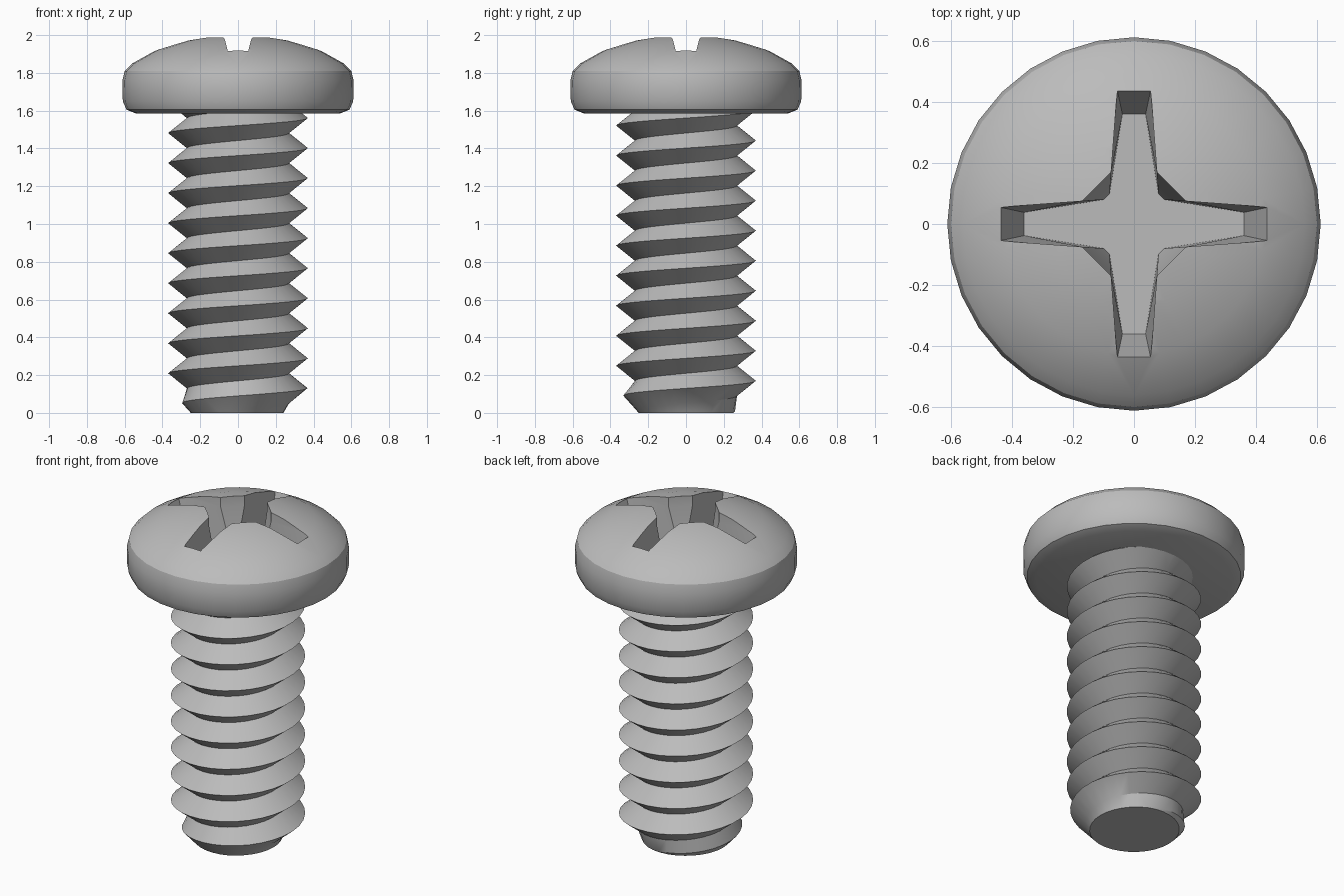
import bpy, bmesh, math

cube = bpy.data.objects.get("Cube")
if cube:
    bpy.data.objects.remove(cube, do_unlink=True)

steel = bpy.data.materials.new("grey steel")
steel.use_nodes = True
GREY = (0.5, 0.5, 0.5, 1)
steel.diffuse_color = GREY
steel.node_tree.nodes["Principled BSDF"].inputs["Base Color"].default_value = GREY


def make_object(name, bm):
    bmesh.ops.recalc_face_normals(bm, faces=bm.faces)
    mesh = bpy.data.meshes.new(name)
    bm.to_mesh(mesh)
    bm.free()
    mesh.materials.append(steel)
    obj = bpy.data.objects.new(name, mesh)
    bpy.context.collection.objects.link(obj)
    return obj


def skin(bm, rings):
    """Join closed rings of points with quads and cap both ends."""
    loops = [[bm.verts.new(p) for p in ring] for ring in rings]
    n = len(loops[0])
    for a, b in zip(loops, loops[1:]):
        for i in range(n):
            j = (i + 1) % n
            bm.faces.new((a[i], a[j], b[j], b[i]))
    bm.faces.new(loops[0][::-1])
    bm.faces.new(loops[-1])


def smooth(obj, angle):
    bpy.ops.object.select_all(action='DESELECT')
    obj.select_set(True)
    bpy.context.view_layer.objects.active = obj
    bpy.ops.object.shade_smooth_by_angle(angle=math.radians(angle))


# Domed head, turned from a profile of radius and height
SIDES = 32
profile = [(0.54, 1.585), (0.59, 1.605), (0.61, 1.65), (0.612, 1.76), (0.60, 1.81),
           (0.56, 1.85), (0.43, 1.922), (0.27, 1.972), (0.12, 1.997), (0.03, 2.0)]
bm = bmesh.new()
skin(bm, [[(r * math.cos(math.tau * i / SIDES), r * math.sin(math.tau * i / SIDES), z)
           for i in range(SIDES)] for r, z in profile])
head = make_object("screw_head", bm)


# Tapered cross recess: one quarter outline turned four times
def cross(quarter, z):
    points = []
    for k in range(4):
        c, s = [(1, 0), (0, 1), (-1, 0), (0, -1)][k]
        points += [(x * c - y * s, x * s + y * c, z) for x, y in quarter]
    return points


rim = [(0.44, 0.055), (0.17, 0.075), (0.075, 0.17), (0.055, 0.44)]
floor = [(0.36, 0.038), (0.10, 0.08), (0.08, 0.10), (0.038, 0.36)]
bm = bmesh.new()
skin(bm, [cross(floor, 1.68), cross(rim, 1.93), cross(rim, 2.1)])
bmesh.ops.triangulate(bm, faces=bm.faces)
cutter = make_object("recess_cutter", bm)
cutter.hide_render = True
cutter.hide_viewport = True
cut = head.modifiers.new("cross recess", 'BOOLEAN')
cut.operation = 'DIFFERENCE'
cut.solver = 'EXACT'
cut.object = cutter
bpy.context.view_layer.update()
result = bpy.data.meshes.new_from_object(
    head.evaluated_get(bpy.context.evaluated_depsgraph_get()))
head.modifiers.clear()
head.data = result
bpy.data.objects.remove(cutter, do_unlink=True)
smooth(head, 28)

# Threaded shank: a right-handed V thread swept as one continuous ribbon
PITCH, STEPS, TURNS = 0.159, 32, 14
bm = bmesh.new()


def thread_point(i, radius, shift):
    angle = math.tau * i / STEPS
    z = 0.13 + PITCH * (i / STEPS - 2) + shift
    r = min(radius, max(0.2, 0.25 + 0.9 * z))
    return bm.verts.new((r * math.cos(angle), r * math.sin(angle), z))


count = STEPS * TURNS
crest = [thread_point(i, 0.37, 0) for i in range(count)]
root = [thread_point(i, 0.27, -PITCH / 2) for i in range(count)]
for i in range(count - STEPS - 1):
    bm.faces.new((root[i], root[i + 1], crest[i + 1], crest[i]))
    bm.faces.new((crest[i], crest[i + 1], root[i + STEPS + 1], root[i + STEPS]))

# Trim the ribbon flat at the tip and inside the head, then cap it
for z, normal in ((0, (0, 0, -1)), (1.6, (0, 0, 1))):
    bmesh.ops.bisect_plane(bm, geom=bm.verts[:] + bm.edges[:] + bm.faces[:],
                           plane_co=(0, 0, z), plane_no=normal, clear_outer=True)
bmesh.ops.delete(bm, geom=[v for v in bm.verts if not v.link_faces], context='VERTS')
bmesh.ops.holes_fill(bm, edges=[e for e in bm.edges if e.is_boundary], sides=0)
shank = make_object("threaded_shank", bm)
smooth(shank, 30)
